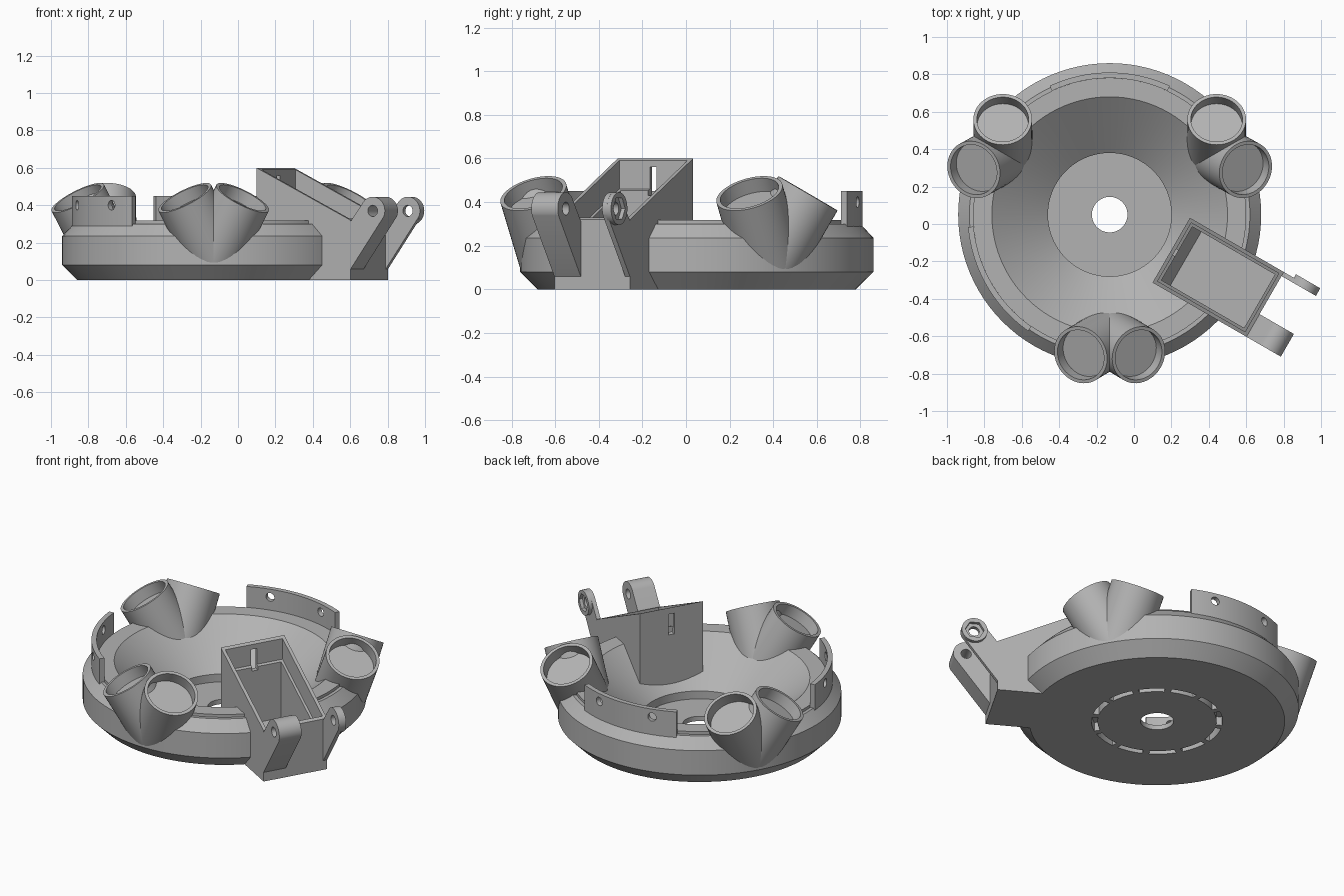
import bpy, bmesh, math
from mathutils import Vector, Matrix

if bpy.data.objects.get("Cube"):
    bpy.data.objects.remove(bpy.data.objects["Cube"])

grey = bpy.data.materials.new("plain grey")
grey.use_nodes = True
grey.diffuse_color = (0.45, 0.45, 0.45, 1)
grey.node_tree.nodes["Principled BSDF"].inputs["Base Color"].default_value = (0.45, 0.45, 0.45, 1)

BOWL = Matrix.Translation((-0.13, 0.05, 0))
# Housing frame: x runs outward from the bowl, y across the housing
HOUSING = BOWL @ Matrix.Rotation(math.radians(-30), 4, "Z")


def finish(bm, name, matrix):
    bmesh.ops.recalc_face_normals(bm, faces=bm.faces)
    mesh = bpy.data.meshes.new(name)
    bm.to_mesh(mesh)
    bm.free()
    mesh.transform(matrix)
    mesh.materials.append(grey)
    obj = bpy.data.objects.new(name, mesh)
    bpy.context.collection.objects.link(obj)
    return obj


def lathe(name, profile, matrix, steps=96, closed=True, start=0, sweep=360):
    """Turn an (r, z) outline about z; a partial sweep gets end caps."""
    bm = bmesh.new()
    full = sweep == 360
    rings = []
    for i in range(steps if full else steps + 1):
        a = math.radians(start + sweep * i / steps)
        rings.append([bm.verts.new((r * math.cos(a), r * math.sin(a), z)) for r, z in profile])
    n = len(profile)
    for i in range(steps):
        p, q = rings[i], rings[(i + 1) % len(rings)]
        for j in range(n if closed else n - 1):
            k = (j + 1) % n
            bm.faces.new((p[j], q[j], q[k], p[k]))
    if not full:
        bm.faces.new(rings[0])
        bm.faces.new(rings[-1])
    bmesh.ops.remove_doubles(bm, verts=bm.verts, dist=1e-5)
    return finish(bm, name, matrix)


def prism(name, outline, y0, y1, matrix):
    """Extrude an (x, z) outline along y."""
    bm = bmesh.new()
    face = bm.faces.new([bm.verts.new((x, y0, z)) for x, z in outline])
    new = bmesh.ops.extrude_face_region(bm, geom=[face])["geom"]
    bmesh.ops.translate(bm, vec=(0, y1 - y0, 0), verts=[v for v in new if isinstance(v, bmesh.types.BMVert)])
    return finish(bm, name, matrix)


def circle(cx, cz, r, n, a0=0, sweep=360):
    count = n if sweep == 360 else n + 1
    angles = [math.radians(a0 + sweep * i / n) for i in range(count)]
    return [(cx + r * math.cos(a), cz + r * math.sin(a)) for a in angles]


def cut(obj, cutters):
    bpy.context.view_layer.objects.active = obj
    for c in cutters:
        mod = obj.modifiers.new("cut", "BOOLEAN")
        mod.operation, mod.solver, mod.object = "DIFFERENCE", "EXACT", c
        bpy.ops.object.modifier_apply(modifier=mod.name)


def discard(cutters):
    for c in cutters:
        bpy.data.objects.remove(c)


# Bowl with chamfered wall, sunken floor and centre hole
bowl = lathe("bowl", [(0.095, 0), (0.73, 0), (0.81, 0.08), (0.81, 0.235), (0.75, 0.3), (0.73, 0.3),
                      (0.73, 0.318), (0.63, 0.318), (0.33, 0.08), (0.33, 0.03), (0.095, 0.03)], BOWL)

# Ring of slots in the underside
slots = [lathe("slot_cutter", [(0.34, -0.05), (0.375, -0.05), (0.375, 0.055), (0.34, 0.055)],
               BOWL, 8, True, i * 30 + 3, 24) for i in range(12)]
cut(bowl, slots)
discard(slots)

# Housing with a sloping open top and a stepped hollow
housing = prism("housing", [(0.38, 0), (0.96, 0), (0.96, 0.32), (0.38, 0.6)], -0.2, 0.2, HOUSING)
hollows = [
    prism("hollow_cutter", [(0.4, 0.46), (0.94, 0.2), (0.94, 0.5), (0.4, 0.8)], -0.18, 0.18, HOUSING),
    prism("hopper_cutter", [(0.415, 0.1), (0.47, 0.04), (0.925, 0.04), (0.925, 0.4), (0.415, 0.5)],
          -0.165, 0.165, HOUSING),
]
slit = prism("slit_cutter", [(0.3, 0.43), (0.44, 0.43), (0.44, 0.56), (0.3, 0.56)], -0.018, 0.018, HOUSING)
cut(housing, hollows + [slit])
cut(bowl, hollows)
discard(hollows + [slit])

# Pivot arms beside the outer end of the housing
PX, PZ = 1.097, 0.37
arm_outline = [(0.958, 0.055), (0.958, 0.31)] + circle(PX, PZ, 0.075, 24, 140, -165)
wide_arm = prism("wide_arm", arm_outline, -0.2, -0.06, HOUSING)
thin_arm = prism("thin_arm", arm_outline, 0.175, 0.2, HOUSING)
nut_boss = prism("nut_boss", circle(PX, PZ, 0.075, 32), 0.19, 0.222, HOUSING)
pin = prism("pin_cutter", circle(PX, PZ, 0.03, 24), -0.4, 0.4, HOUSING)
nut = prism("nut_cutter", circle(PX, PZ, 0.055, 6), 0.202, 0.3, HOUSING)
cut(wide_arm, [pin])
cut(thin_arm, [pin])
cut(nut_boss, [pin, nut])
discard([pin, nut])
smooth = [bowl, wide_arm, thin_arm, nut_boss]

# Curved mounting tabs with two screw holes each
for name, mid in (("back_tab", 90), ("side_tab", 210)):
    tab = lathe(name, [(0.73, 0.28), (0.76, 0.28), (0.76, 0.45), (0.73, 0.45)], BOWL, 20, True, mid - 25, 50)
    holes = [prism("hole_cutter", circle(0, 0.4, 0.026, 20), 0.6, 0.9,
                   BOWL @ Matrix.Rotation(math.radians(mid - 90 + off), 4, "Z")) for off in (-14, 14)]
    cut(tab, holes)
    discard(holes)
    smooth.append(tab)

# Three pairs of splayed cups growing out of the wall
R, INNER, DEPTH, LENGTH = 0.157, 0.138, 0.07, 0.355
cup_profile = [(0, -LENGTH), (R, -LENGTH), (R, 0), (INNER, 0), (INNER, -DEPTH), (0, -DEPTH)]
for place, angle in (("front", -90), ("left", 30), ("right", 150)):
    turn = BOWL @ Matrix.Rotation(math.radians(angle), 4, "Z")
    for side in (-1, 1):
        lean = Vector((0.3, 0.5 * side, 1)).to_track_quat("Z", "Y").to_matrix().to_4x4()
        at = Matrix.Translation((0.75, 0.155 * side, 0.44))
        label = "first" if side < 0 else "second"
        smooth.append(lathe(f"{place}_{label}_cup", cup_profile, turn @ at @ lean, 48, False))

bpy.ops.object.select_all(action="DESELECT")
for obj in smooth:
    obj.select_set(True)
bpy.context.view_layer.objects.active = bowl
bpy.ops.object.shade_smooth_by_angle(angle=math.radians(30))
